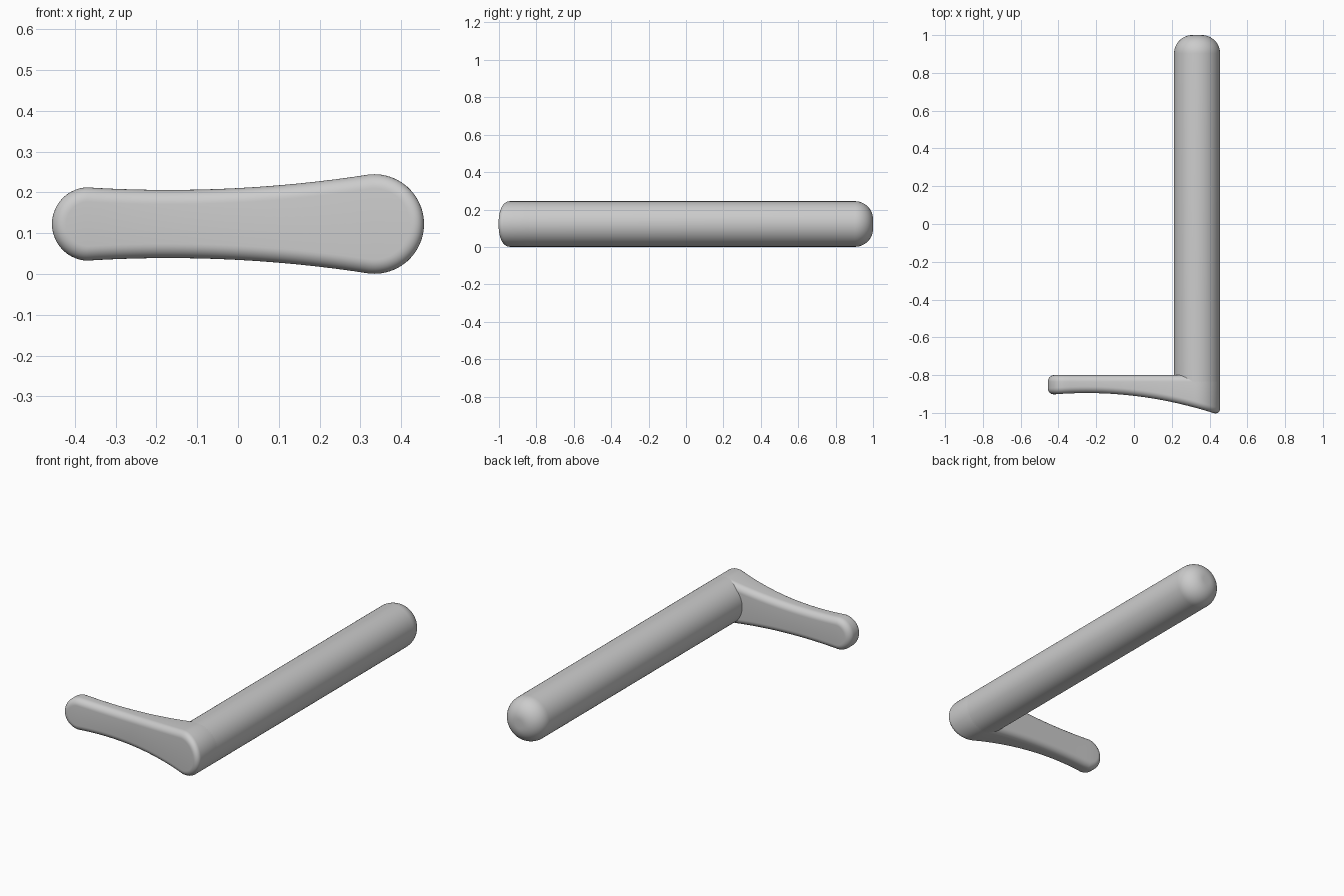
import bpy, bmesh
from math import sin, cos, pi, sqrt

cube = bpy.data.objects.get("Cube")
if cube:
    bpy.data.objects.remove(cube, do_unlink=True)

# Shared dimensions
MID_Z = 0.1225
BIG_X, BIG_R = 0.334, 0.122
TIP_X, TIP_R = -0.366, 0.09
BACK_Y = -0.80
EDGE = 0.035
STEPS = 8

grey = bpy.data.materials.new("satin grey")
grey.use_nodes = True
colour = (0.6, 0.6, 0.6, 1)
grey.diffuse_color = colour
grey.node_tree.nodes["Principled BSDF"].inputs["Base Color"].default_value = colour


def bridge(bm, rings):
    for a, b in zip(rings, rings[1:]):
        n = len(a)
        for i in range(n):
            j = (i + 1) % n
            bm.faces.new((a[i], a[j], b[j], b[i]))


def finish(bm, name):
    bmesh.ops.recalc_face_normals(bm, faces=bm.faces)
    mesh = bpy.data.meshes.new(name)
    bm.to_mesh(mesh)
    bm.free()
    mesh.materials.append(grey)
    obj = bpy.data.objects.new(name, mesh)
    bpy.context.collection.objects.link(obj)
    bpy.ops.object.select_all(action='DESELECT')
    obj.select_set(True)
    bpy.context.view_layer.objects.active = obj
    bpy.ops.object.shade_smooth_by_angle()


def front_y(x):
    return -0.895 - 0.235 * (x + 0.25) ** 2


def outline(inset):
    """Upper half of the lever outline, tip to shaft end, as (x, height)."""
    pts = []
    for i in range(15):
        a = pi - (pi / 2 - 0.06) * i / 14
        pts.append((TIP_X + (TIP_R - inset) * cos(a), (TIP_R - inset) * sin(a)))
    for i in range(1, 24):
        x = TIP_X + (BIG_X - 0.015 - TIP_X) * i / 24
        pts.append((x, 0.0835 + 0.156 * (x + 0.17) ** 2 - inset))
    for i in range(21):
        a = (pi / 2 + 0.12) * (1 - i / 20)
        pts.append((BIG_X + (BIG_R - inset) * cos(a), (BIG_R - inset) * sin(a)))
    return pts


# Lever: rounded-edge rings from the flat back to the curved front
bm = bmesh.new()
rings = []
for side in ("back", "front"):
    for k in range(STEPS + 1):
        t = pi / 2 * (k / STEPS if side == "back" else 1 - k / STEPS)
        inset, depth = EDGE * (1 - sin(t)), EDGE * (1 - cos(t))
        half = outline(inset)
        loop = [(x, h) for x, h in half] + [(x, -h) for x, h in half[-2:0:-1]]
        rings.append([bm.verts.new((x, BACK_Y - depth if side == "back"
                                    else front_y(x) + depth, MID_Z + h))
                      for x, h in loop])
bridge(bm, rings)
for ring in (rings[0], rings[-1]):
    n = len(ring)
    for i in range(n // 2):
        quad = [ring[i], ring[i + 1], ring[-i - 1], ring[-i]]
        bm.faces.new(list(dict.fromkeys(quad)))
finish(bm, "lever")

# Shaft: round bar with a domed far end
bm = bmesh.new()
dome = 0.097
profile = [(BIG_R, BACK_Y - 0.04)]
for k in range(13):
    t = pi / 2 * k / 12
    profile.append((BIG_R - dome * (1 - cos(t)), 1 - dome * (1 - sin(t))))
rings = [[bm.verts.new((BIG_X + r * cos(2 * pi * i / 64), y,
                        MID_Z + r * sin(2 * pi * i / 64))) for i in range(64)]
         for r, y in profile]
bridge(bm, rings)
bm.faces.new(rings[0])
bm.faces.new(rings[-1])
finish(bm, "shaft")
